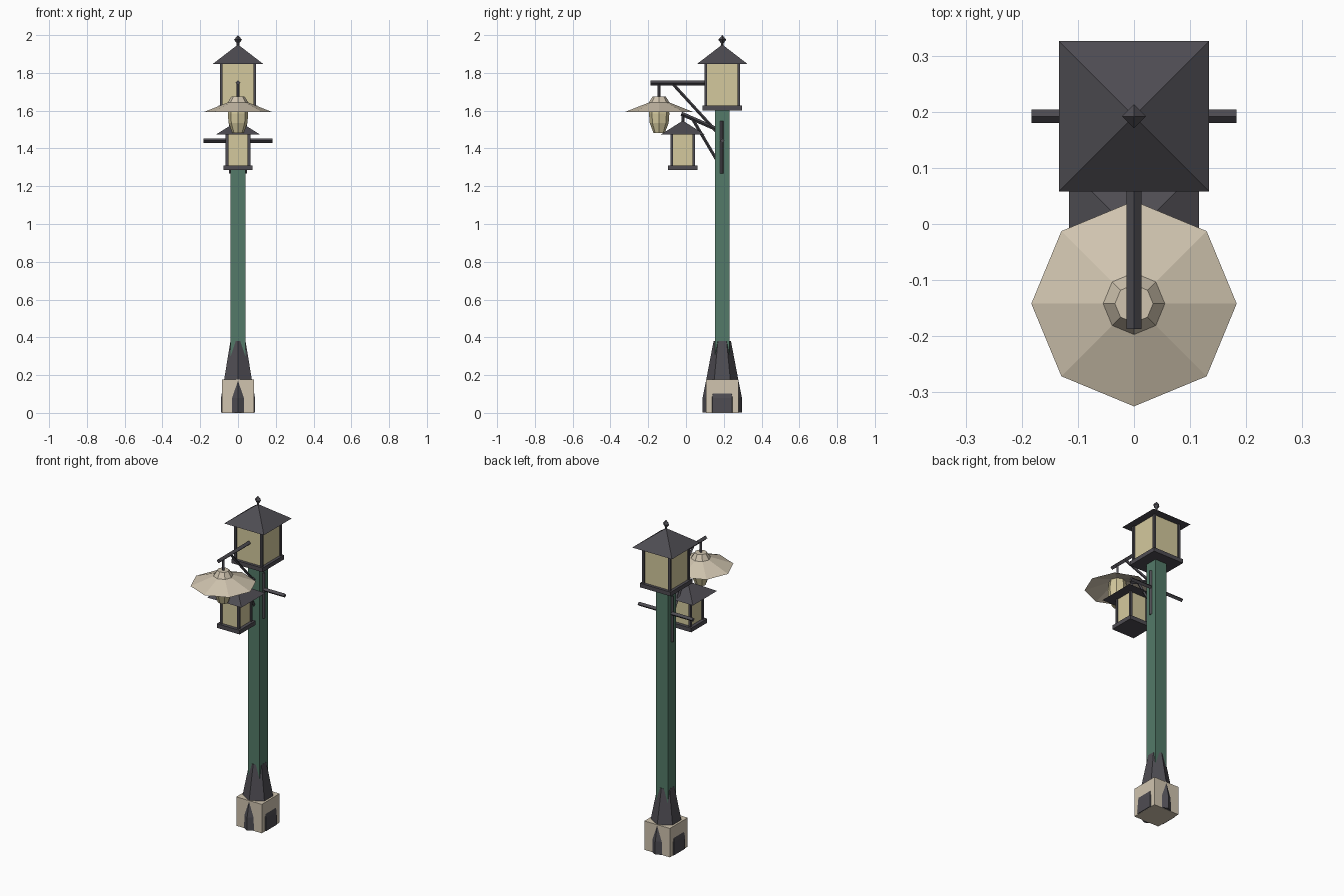
import bpy, bmesh, math
from mathutils import Vector

if "Cube" in bpy.data.objects:
    bpy.data.objects.remove(bpy.data.objects["Cube"])


def material(name, srgb):
    m = bpy.data.materials.new(name)
    lin = [((c / 255 + 0.055) / 1.055) ** 2.4 for c in srgb]
    m.diffuse_color = (*lin, 1)
    m.use_nodes = True
    m.node_tree.nodes["Principled BSDF"].inputs["Base Color"].default_value = m.diffuse_color
    return m


IRON = material("dark iron", (78, 76, 82))
GREEN = material("green paint", (83, 122, 104))
STONE = material("pale stone", (208, 196, 175))
GLASS = material("warm glass", (212, 201, 157))

PY = 0.192  # y of the post


def finish(name, bm, mat):
    bmesh.ops.remove_doubles(bm, verts=bm.verts, dist=1e-5)
    bmesh.ops.recalc_face_normals(bm, faces=bm.faces)
    me = bpy.data.meshes.new(name)
    bm.to_mesh(me)
    bm.free()
    me.materials.append(mat)
    ob = bpy.data.objects.new(name, me)
    bpy.context.collection.objects.link(ob)
    return ob


def lathe(name, profile, sides, mat, loc=(0, 0, 0), phase=0.0):
    """Faceted solid of revolution from (radius, z) points."""
    bm = bmesh.new()
    rings = []
    for r, z in profile:
        rings.append([bm.verts.new((r * math.cos(phase + k * math.tau / sides),
                                    r * math.sin(phase + k * math.tau / sides), z))
                      for k in range(sides)])
    for a, b in zip(rings, rings[1:]):
        for k in range(sides):
            j = (k + 1) % sides
            bm.faces.new((a[k], a[j], b[j], b[k]))
    if profile[0][0] > 0:
        bm.faces.new(rings[0])
    if profile[-1][0] > 0:
        bm.faces.new(rings[-1])
    bmesh.ops.dissolve_degenerate(bm, edges=bm.edges, dist=1e-6)
    ob = finish(name, bm, mat)
    ob.location = loc
    return ob


def box(name, lo, hi, mat):
    bm = bmesh.new()
    bmesh.ops.create_cube(bm, size=1)
    for v in bm.verts:
        v.co = [l + (c + 0.5) * (h - l) for c, l, h in zip(v.co, lo, hi)]
    return finish(name, bm, mat)


def bar(name, a, b, r):
    """Four-sided bar with a diamond section."""
    a, b = Vector(a), Vector(b)
    ob = lathe(name, [(r, 0), (r, (b - a).length)], 4, IRON, a)
    ob.rotation_euler = (b - a).to_track_quat('Z', 'Y').to_euler()
    return ob


def block(name, y, half, z0, z1, mat):
    return box(name, (-half, y - half, z0), (half, y + half, z1), mat)


def lantern(name, y, plate, post, eave, z0, z1, z2, z3):
    """Square lantern: floor plate, glass, corner posts and pyramid roof."""
    block(name + "_floor", y, plate, z0, z1, IRON)
    block(name + "_glass", y, post - 0.008, z1, z2, GLASS)
    w = 0.007
    for i, sx in enumerate((-1, 1)):
        for j, sy in enumerate((-1, 1)):
            cx, cy = sx * (post - w), y + sy * (post - w)
            box(f"{name}_corner_{2 * i + j + 1}", (cx - w, cy - w, z1 - 0.005),
                (cx + w, cy + w, z2 + 0.005), IRON)
    lathe(name + "_roof", [(eave * math.sqrt(2), z2), (0, z3)], 4, IRON,
          (0, y, 0), math.pi / 4)


# Post and base
block("post", PY, 0.039, 0.1, 1.61, GREEN)
block("stone_block", PY, 0.086, 0, 0.176, STONE)
lathe("base_skirt", [(0.105, 0.001), (0.104, 0.08), (0.085, 0.175), (0.046, 0.38)],
      6, IRON, (0, PY, 0), math.pi / 2)

# Lanterns
lantern("upper_lantern", PY, 0.104, 0.095, 0.134, 1.602, 1.627, 1.847, 1.95)
lantern("lower_lantern", -0.017, 0.077, 0.065, 0.116, 1.285, 1.31, 1.474, 1.547)
lathe("finial", [(0.007, 1.935), (0.007, 1.957), (0.021, 1.976), (0, 2.0)],
      4, IRON, (0, PY, 0))

# Hanging lamp with octagonal shade
LY = -0.142
lathe("lamp_shade", [(0.034, 1.676), (0.055, 1.643), (0.183, 1.592), (0.05, 1.636)],
      8, STONE, (0, LY, 0))
lathe("lamp_bulb", [(0.046, 1.64), (0.054, 1.585), (0.05, 1.535), (0.03, 1.482)],
      8, GLASS, (0, LY, 0))
bar("lamp_hanger", (0, LY, 1.66), (0, LY, 1.75), 0.008)

# Arms and braces
bar("upper_arm", (0, -0.187, 1.747), (0, PY, 1.747), 0.013)
bar("upper_brace", (0, -0.07, 1.742), (0, 0.165, 1.485), 0.008)
bar("lower_arm", (0, -0.025, 1.584), (0, 0.175, 1.497), 0.011)
bar("lower_brace", (0, 0.035, 1.555), (0, 0.165, 1.335), 0.008)
bar("lower_hanger", (0, -0.017, 1.53), (0, -0.017, 1.582), 0.008)
bar("crossbar", (-0.183, PY, 1.441), (0.183, PY, 1.441), 0.012)
for side, s in (("left", -1), ("right", 1)):
    bar("side_strap_" + side, (s * 0.036, PY - 0.002, 1.268),
        (s * 0.036, PY - 0.002, 1.545), 0.012)
